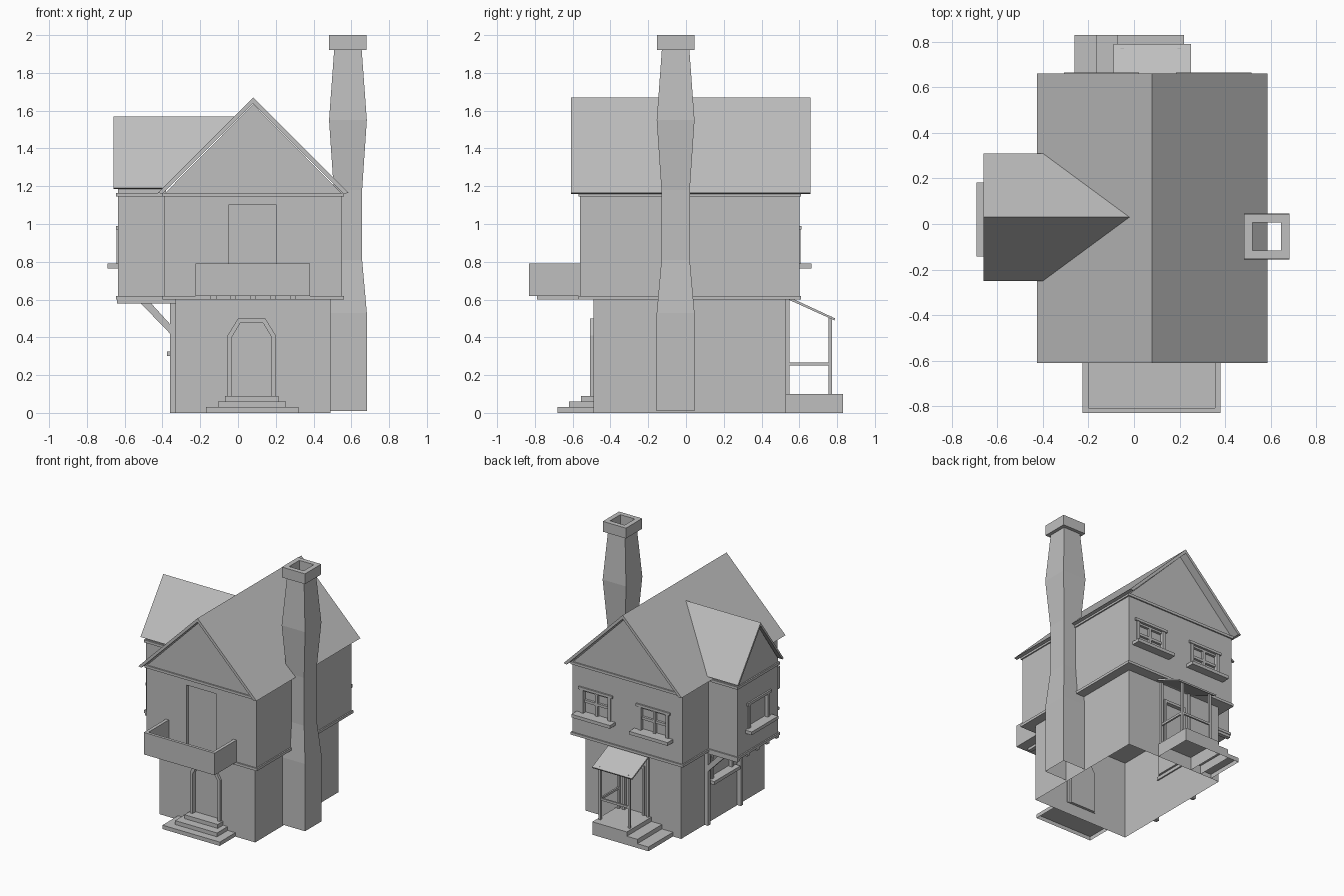
import bpy, bmesh, math
from mathutils import Matrix, Vector

if "Cube" in bpy.data.objects:
    bpy.data.objects.remove(bpy.data.objects["Cube"])

GREY = bpy.data.materials.new("plain_grey")
GREY.diffuse_color = (0.52, 0.52, 0.52, 1)
GREY.use_nodes = True
GREY.node_tree.nodes["Principled BSDF"].inputs["Base Color"].default_value = GREY.diffuse_color


def finish(name, bm, matrix=None):
    bmesh.ops.recalc_face_normals(bm, faces=bm.faces)
    if matrix:
        bm.transform(matrix)
    me = bpy.data.meshes.new(name)
    bm.to_mesh(me)
    bm.free()
    me.materials.append(GREY)
    ob = bpy.data.objects.new(name, me)
    bpy.context.collection.objects.link(ob)
    return ob


def boxes(name, specs, matrix=None, open_bottom=False):
    """One object from several x0,x1,y0,y1,z0,z1 boxes."""
    bm = bmesh.new()
    for x0, x1, y0, y1, z0, z1 in specs:
        m = Matrix.Translation(((x0 + x1) / 2, (y0 + y1) / 2, (z0 + z1) / 2)) \
            @ Matrix.Diagonal((x1 - x0, y1 - y0, z1 - z0, 1))
        bmesh.ops.create_cube(bm, size=1, matrix=m)
    if open_bottom:
        bm.normal_update()
        bmesh.ops.delete(bm, geom=[f for f in bm.faces if f.normal.z < -0.5],
                         context='FACES_ONLY')
    return finish(name, bm, matrix)


def extrude(name, pts, axis, a, b):
    """Prism from a profile; b may be a function of the point's height."""
    def place(p, t):
        return (t, p[0], p[1]) if axis == 'x' else (p[0], t, p[1])
    end = b if callable(b) else (lambda z: b)
    bm = bmesh.new()
    near = [bm.verts.new(place(p, a)) for p in pts]
    far = [bm.verts.new(place(p, end(p[1]))) for p in pts]
    n = len(pts)
    bm.faces.new(near)
    bm.faces.new(far[::-1])
    for i in range(n):
        bm.faces.new((near[i], far[i], far[(i + 1) % n], near[(i + 1) % n]))
    return finish(name, bm)


def cut(ob, *cutters):
    for c in cutters:
        mod = ob.modifiers.new("cut", 'BOOLEAN')
        mod.object, mod.operation, mod.solver = c, 'DIFFERENCE', 'EXACT'
        bpy.context.view_layer.objects.active = ob
        bpy.ops.object.modifier_apply(modifier=mod.name)
        bpy.data.objects.remove(c)


# ---- walls
lower = boxes("lower_walls", [(-0.33, 0.49, -0.49, 0.53, 0, 0.6)])
upper = extrude("upper_walls", [(-0.39, 0.61), (0.55, 0.61), (0.55, 1.16),
                                (0.08, 1.635), (-0.39, 1.16)], 'y', -0.56, 0.60)
bay = extrude("bay_walls", [(-0.22, 0.61), (0.28, 0.61), (0.28, 1.19),
                            (0.03, 1.54), (-0.22, 1.19)], 'x', -0.635, -0.38)

# ---- roofs
extrude("main_roof", [(-0.425, 1.165), (0.08, 1.67), (0.585, 1.165),
                      (0.56, 1.16), (0.08, 1.64), (-0.40, 1.16)], 'y', -0.61, 0.66)
extrude("bay_roof", [(-0.25, 1.19), (0.03, 1.57), (0.31, 1.19), (0.295, 1.185),
                     (0.03, 1.545), (-0.235, 1.185)], 'x', -0.66, lambda z: z - 1.59)

# ---- trim bands
boxes("main_bands", [(-0.40, 0.56, -0.57, 0.61, 0.60, 0.62),
                     (-0.40, 0.56, -0.57, 0.61, 1.145, 1.165)])
boxes("bay_bands", [(-0.645, -0.38, -0.23, 0.29, 0.60, 0.62),
                    (-0.645, -0.38, -0.23, 0.29, 1.145, 1.165)])
boxes("bay_joists", [(-0.64, -0.33, 0.03 + i * 0.12 - 0.015, 0.03 + i * 0.12 + 0.015, 0.58, 0.60)
                     for i in (-2, -1, 0, 1, 2)])

# ---- posts and braces carrying the bay
for side, y in (("front", -0.17), ("back", 0.23)):
    boxes(f"bay_post_{side}", [(-0.36, -0.33, y - 0.015, y + 0.015, 0, 0.6)])
    extrude(f"bay_brace_{side}", [(-0.36, 0.42), (-0.36, 0.47), (-0.46, 0.58), (-0.515, 0.58)],
            'y', y - 0.015, y + 0.015)


# ---- windows: local x runs along the wall, local y points outwards
def window(name, wall, origin, turn, w, z0, z1, sill_out, sill_half, bars):
    m = Matrix.Translation(origin) @ Matrix.Rotation(turn, 4, 'Z')
    h = w / 2
    cut(wall, boxes("cutter", [(-h, h, -0.025, 0.1, z0, z1)], m))
    parts = [(-sill_half, sill_half, -0.01, sill_out, z0 - 0.025, z0),
             (-h - 0.03, h + 0.03, -0.01, 0.012, z1, z1 + 0.02),
             (-h - 0.015, -h + 0.01, -0.02, 0.007, z0, z1),
             (h - 0.01, h + 0.015, -0.02, 0.007, z0, z1)]
    if bars:
        parts += [(-0.01, 0.01, -0.026, -0.005, z0, z1),
                  (-h, h, -0.026, -0.007, (z0 + z1) / 2 - 0.01, (z0 + z1) / 2 + 0.01),
                  (-h, h, -0.026, -0.006, z1 - 0.015, z1)]
    boxes(name, parts, m)


window("back_window_right", upper, (0.35, 0.60, 0), 0, 0.23, 0.79, 0.97, 0.065, 0.165, True)
window("back_window_left", upper, (-0.143, 0.60, 0), 0, 0.23, 0.79, 0.97, 0.065, 0.165, True)
window("bay_window", bay, (-0.635, 0.02, 0), math.pi / 2, 0.23, 0.79, 0.97, 0.055, 0.162, False)
window("lower_window", lower, (-0.33, 0.03, 0), math.pi / 2, 0.24, 0.325, 0.50, 0.045, 0.16, False)

# ---- doors
cut(upper, boxes("cutter", [(-0.05, 0.205, -0.7, -0.535, 0.63, 1.10)]))


def arch(x0, x1, chamfer, bottom, shoulder, top):
    return [(x0, bottom), (x0, shoulder), (x0 + chamfer, top),
            (x1 - chamfer, top), (x1, shoulder), (x1, bottom)]


outer = arch(-0.055, 0.20, 0.055, 0.09, 0.41, 0.50)
inner = arch(-0.033, 0.178, 0.045, 0.09, 0.40, 0.475)
cut(lower, extrude("cutter", inner, 'y', -0.6, -0.47))
extrude("front_door_frame", outer + inner[::-1], 'y', -0.507, -0.485)

cut(lower, boxes("cutter", [(0.0, 0.15, 0.51, 0.6, 0.10, 0.46)]))
boxes("back_door_frame", [(-0.02, 0.0, 0.52, 0.54, 0.10, 0.48), (0.15, 0.17, 0.52, 0.54, 0.10, 0.48),
                          (0.0, 0.15, 0.52, 0.54, 0.46, 0.48)])

# Lower storey is an open shell underneath
bm = bmesh.new()
bm.from_mesh(lower.data)
bmesh.ops.delete(bm, geom=[f for f in bm.faces if f.normal.z < -0.5 and
                           f.calc_center_median().z < 0.01], context='FACES_ONLY')
bm.to_mesh(lower.data)
bm.free()

# ---- front steps
boxes("front_steps", [(-0.17, 0.32, -0.68, -0.49, 0, 0.03),
                      (-0.105, 0.255, -0.62, -0.49, 0.03, 0.06),
                      (-0.07, 0.215, -0.555, -0.49, 0.06, 0.09)], open_bottom=True)

# ---- balcony
boxes("balcony", [(-0.225, 0.38, -0.83, -0.56, 0.62, 0.635),
                  (-0.225, 0.38, -0.83, -0.808, 0.635, 0.79),
                  (-0.225, -0.20, -0.808, -0.56, 0.635, 0.79),
                  (0.355, 0.38, -0.808, -0.56, 0.635, 0.79)])
boxes("balcony_joists", [(x - 0.015, x + 0.015, -0.79, -0.56, 0.60, 0.62)
                         for x in (-0.13, -0.025, 0.08, 0.185, 0.29)])

# ---- back porch with side steps
boxes("porch_steps", [(-0.075, 0.22, 0.53, 0.83, 0, 0.10),
                      (-0.165, -0.075, 0.53, 0.83, 0, 0.067),
                      (-0.26, -0.165, 0.53, 0.83, 0, 0.033)], open_bottom=True)
boxes("porch_posts", [(x, x + 0.017, y, y + 0.017, 0.10, top)
                      for x in (-0.06, 0.19) for y, top in ((0.53, 0.60), (0.755, 0.51))])
boxes("porch_rails", [(-0.05, 0.2, 0.757, 0.77, 0.25, 0.267),
                      (0.192, 0.205, 0.54, 0.76, 0.25, 0.267)])
extrude("porch_roof", [(0.52, 0.625), (0.79, 0.50), (0.785, 0.49), (0.52, 0.61)], 'x', -0.09, 0.25)

# ---- chimney: open tube of square rings, ending in a hollow cap
bm = bmesh.new()
rings = []
for z, r in ((0.01, 0.10), (0.53, 0.10), (0.81, 0.075), (1.18, 0.075), (1.55, 0.10), (1.92, 0.073),
             (1.92, 0.099), (2.0, 0.099), (2.0, 0.062), (1.92, 0.062)):
    rings.append([bm.verts.new((0.582 + sx * r, -0.055 + sy * r, z))
                  for sx, sy in ((-1, -1), (1, -1), (1, 1), (-1, 1))])
for a, b in zip(rings, rings[1:]):
    for i in range(4):
        j = (i + 1) % 4
        bm.faces.new((a[i], a[j], b[j], b[i]))
finish("chimney", bm)
